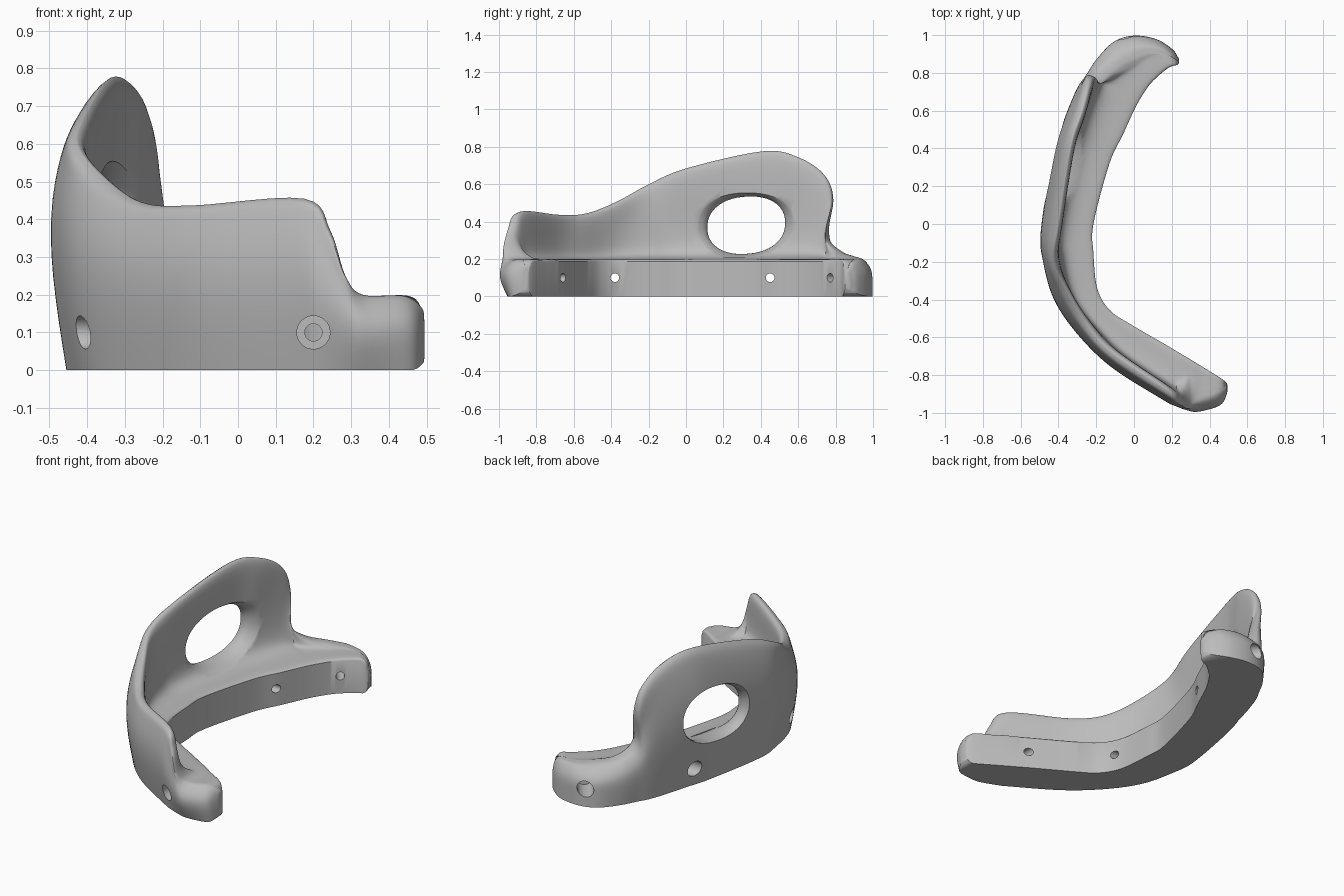
import bpy, bmesh, math
from mathutils import Vector

cube = bpy.data.objects.get("Cube")
if cube:
    bpy.data.objects.remove(cube, do_unlink=True)

grey = bpy.data.materials.new("plain grey")
grey.use_nodes = True
tone = (0.5, 0.5, 0.5, 1)
grey.diffuse_color = tone
grey.node_tree.nodes["Principled BSDF"].inputs["Base Color"].default_value = tone

# Guide rails, running from the front tip to the back tip
inner_rail = [(.49, -.84), (.482, -.833), (.45, -.81), (.32, -.73), (.27, -.7), (.22, -.67),
              (.17, -.64), (-.02, -.53), (-.13, -.455), (-.195, -.34), (-.215, -.15),
              (-.215, 0), (-.13, .32), (-.06, .47), (-.01, .58), (.02, .64), (.05, .69),
              (.085, .74), (.13, .785), (.18, .825), (.21, .838), (.228, .842), (.237, .85)]
outer_rail = [(.494, -.85), (.492, -.9), (.455, -.965), (.34, -1), (.28, -.99), (.21, -.965),
              (.15, -.935), (-.12, -.765), (-.305, -.585), (-.43, -.4), (-.487, -.2),
              (-.5, -.03), (-.438, .35), (-.385, .53), (-.338, .65), (-.3, .73), (-.26, .79),
              (-.2, .88), (-.11, .97), (0, 1), (.12, .98), (.205, .925), (.238, .875)]
crest_rail = [(.492, -.845, .13), (.487, -.865, .165), (.44, -.88, .197), (.33, -.92, .2),
              (.285, -.955, .25), (.245, -.93, .37), (.175, -.88, .455), (-.12, -.68, .437),
              (-.255, -.53, .445), (-.355, -.365, .51), (-.425, -.2, .6), (-.4, 0, .685),
              (-.335, .41, .777), (-.275, .6, .745), (-.24, .74, .65), (-.225, .785, .52),
              (-.2, .75, .33), (-.14, .82, .245), (-.03, .885, .217), (.06, .92, .205),
              (.15, .91, .195), (.205, .885, .175), (.237, .862, .13)]


def resample(points, steps, smooth):
    """Uniform spline through the ends; smooth=True approximates, False interpolates."""
    p = [Vector(q) for q in points]
    p = [2 * p[0] - p[1]] + p + [2 * p[-1] - p[-2]]
    result = []
    for a, b, c, d in zip(p, p[1:], p[2:], p[3:]):
        for k in range(steps):
            t = k / steps
            if smooth:
                v = (a * (1 - t)**3 + b * (3 * t**3 - 6 * t * t + 4)
                     + c * (-3 * t**3 + 3 * t * t + 3 * t + 1) + d * t**3) / 6
            else:
                v = b + (t * (c - a) + t * t * (2 * a - 5 * b + 4 * c - d)
                         + t**3 * (3 * b - 3 * c + d - a)) / 2
            result.append(v)
    return result + [p[-2]]


def section(inner, outer, crest):
    """Closed cross-section: inner face, floor, wall, rounded crest, bulging outside."""
    h = crest.z
    top = crest.to_2d()
    floor = min(h, .2)
    rise = h - floor
    bottom = max(0, .195 - h) * .6
    across = inner - outer
    width = across.length
    toward = across.normalized()
    thickness = .1 + .1 * max(0, 1 - rise / .15)
    foot = outer + toward * min(thickness, width * .6)
    lip = toward * min(.027, width * .15)
    undercut = min(.17, .3 * (1.05 - outer.y))
    controls = [
        (inner, floor - .012),
        (inner.lerp(foot, .06), floor),
        (inner.lerp(foot, .55), floor),
        (inner.lerp(foot, .9), floor + rise * .05),
        (foot, floor + rise * .22),
        (foot.lerp(top + lip, .5), floor + rise * .6),
        (top + lip, floor + rise * .97),
        (top, h),
        (top, h),
        (top - lip, floor + rise * .97),
        (outer.lerp(top, .45), h * .91),
        (outer.lerp(top, .05), h * .69),
        (outer.lerp(inner, .02), h * .4),
        (outer.lerp(inner, undercut), bottom)]
    ring = resample([(p.x, p.y, z) for p, z in controls], 4, True)
    return ring + [Vector((inner.x, inner.y, bottom))]


def loft(name, rings):
    bm = bmesh.new()
    rows = [[bm.verts.new(p) for p in ring] for ring in rings]
    n = len(rows[0])
    for r, s in zip(rows, rows[1:]):
        for i in range(n):
            j = (i + 1) % n
            bm.faces.new((r[i], r[j], s[j], s[i]))
    bm.faces.new(rows[0])
    bm.faces.new(rows[-1])
    bmesh.ops.recalc_face_normals(bm, faces=bm.faces)
    mesh = bpy.data.meshes.new(name)
    bm.to_mesh(mesh)
    bm.free()
    obj = bpy.data.objects.new(name, mesh)
    bpy.context.collection.objects.link(obj)
    mesh.materials.append(grey)
    return obj


def circle(center, axis, radius, sides=32):
    side = axis.cross(Vector((0, 0, 1))).normalized()
    up = side.cross(axis)
    angles = [2 * math.pi * i / sides for i in range(sides)]
    return [center + radius * (side * math.cos(a) + up * math.sin(a)) for a in angles]


# Curved base with its wall
rails = [resample(r, 6, False) for r in (inner_rail, outer_rail, crest_rail)]
body = loft("curved_guard", [section(*s) for s in zip(*rails)])
cutters = []


# Oval window, flared on both sides so that its rim is rounded
def window_ring(offset):
    flare = 1 + 60 * offset * offset
    ring = []
    for i in range(64):
        a = 2 * math.pi * i / 64
        c, s = math.cos(a), math.sin(a)
        y = .208 * flare * math.copysign(abs(c)**.9, c)
        z = .153 * (1 + (flare - 1) * (.8 if s > 0 else .15)) * math.copysign(abs(s)**.9, s)
        ring.append(Vector((-.385 + .25 * y + offset, .322 + y, .381 + z + .06 * y)))
    return ring


cutters.append(loft("window_cutter", [window_ring(-.12 + .01 * i) for i in range(25)]))

# Counterbored screw holes: inner opening and outward direction
screws = [((.2, -.66), (0, -1)), ((-.18, -.38), (-1, 0)),
          ((-.07, .45), (-1, 0)), ((.115, .77), (-.6, .8))]
for (x, y), (dx, dy) in screws:
    start, axis = Vector((x, y, .1)), Vector((dx, dy, 0))
    profile = [(-.08, .023), (.12, .023), (.12, .044), (.5, .044)]
    cutters.append(loft("screw_cutter", [circle(start + axis * d, axis, r) for d, r in profile]))

bpy.ops.object.select_all(action='DESELECT')
bpy.context.view_layer.objects.active = body
body.select_set(True)
for cutter in cutters:
    cutter.hide_render = True
    cut = body.modifiers.new("cut", 'BOOLEAN')
    cut.operation = 'DIFFERENCE'
    cut.solver = 'EXACT'
    cut.object = cutter
    bpy.ops.object.modifier_apply(modifier=cut.name)
    bpy.data.objects.remove(cutter, do_unlink=True)
bpy.ops.object.shade_smooth_by_angle(angle=math.radians(38))
